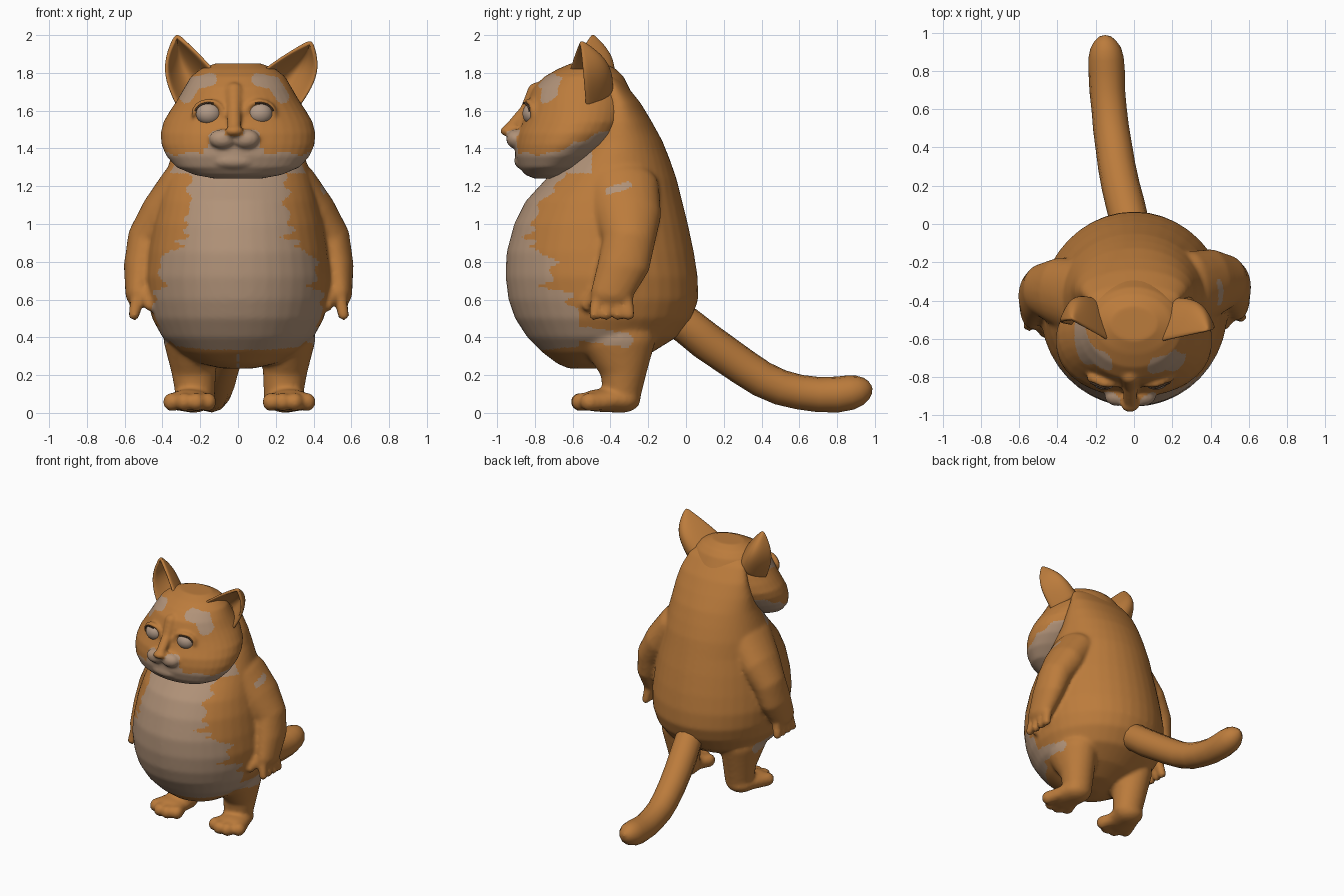
import bpy, bmesh, math
from mathutils import Matrix, Vector

if "Cube" in bpy.data.objects:
    bpy.data.objects.remove(bpy.data.objects["Cube"])


def material(name, rgb):
    m = bpy.data.materials.new(name)
    m.diffuse_color = (*rgb, 1)
    m.use_nodes = True
    m.node_tree.nodes["Principled BSDF"].inputs["Base Color"].default_value = m.diffuse_color
    return m


GINGER = material("ginger fur", (0.50, 0.20, 0.045))
PALE = material("pale fur", (0.44, 0.29, 0.19))
EYE = material("eye", (0.44, 0.32, 0.24))
LASH = material("lash", (0.10, 0.055, 0.03))
FX = -0.02  # the face sits slightly off centre


def loft(bm, rings, n=40):
    """Stack of ellipses: (z, half width, front y, back y)."""
    loops = []
    for z, w, f, b in rings:
        loops.append([bm.verts.new((w * math.cos(t), (f + b) / 2 + (b - f) / 2 * math.sin(t), z))
                      for t in (2 * math.pi * i / n for i in range(n))])
    for a, b in zip(loops, loops[1:]):
        for i in range(n):
            j = (i + 1) % n
            bm.faces.new((a[i], a[j], b[j], b[i]))
    bm.faces.new(loops[0][::-1])
    bm.faces.new(loops[-1])


def ball(bm, x, y, z, rx, ry=None, rz=None):
    mat = Matrix.Translation((x, y, z)) @ Matrix.Diagonal((rx, ry or rx, rz or rx, 1))
    bmesh.ops.create_icosphere(bm, subdivisions=3, radius=1, matrix=mat)


def chain(bm, pts, steps=6):
    """Limb made of overlapping ellipsoids: (x, y, z, rx, ry, rz)."""
    for a, b in zip(pts, pts[1:]):
        for i in range(steps + 1):
            t = i / steps
            ball(bm, *[p * (1 - t) + q * t for p, q in zip(a, b)])


def finish(name, bm, mats, voxel=0, smooth=5):
    bmesh.ops.recalc_face_normals(bm, faces=bm.faces)
    me = bpy.data.meshes.new(name)
    bm.to_mesh(me)
    bm.free()
    ob = bpy.data.objects.new(name, me)
    bpy.context.collection.objects.link(ob)
    bpy.context.view_layer.objects.active = ob
    if voxel:
        r = ob.modifiers.new("fuse", 'REMESH')
        r.mode, r.voxel_size = 'VOXEL', voxel
        bpy.ops.object.modifier_apply(modifier="fuse")
        s = ob.modifiers.new("soften", 'SMOOTH')
        s.factor, s.iterations = 0.5, smooth
        bpy.ops.object.modifier_apply(modifier="soften")
    for m in mats:
        ob.data.materials.append(m)
    for p in ob.data.polygons:
        p.use_smooth = True
    return ob


def paint(ob, rule):
    for p in ob.data.polygons:
        p.material_index = 1 if rule(*p.center) else 0


def near(u, v, a, b, r):
    """True inside a capsule from a to b in a plane."""
    p, a, b = Vector((u, v)), Vector(a), Vector(b)
    t = max(0, min(1, (p - a).dot(b - a) / (b - a).length_squared))
    return (p - a - (b - a) * t).length < r


def interp(table, z):
    for (z0, v0), (z1, v1) in zip(table, table[1:]):
        if z0 <= z <= z1:
            return v0 + (v1 - v0) * (z - z0) / (z1 - z0)
    return 0


# Body: torso, arms, hands, legs and feet fused into one skin
bm = bmesh.new()
loft(bm, [(.235, .08, -.62, -.45), (.26, .20, -.68, -.32), (.32, .31, -.76, -.18),
          (.40, .40, -.84, -.05), (.50, .455, -.905, .03), (.60, .48, -.94, .065),
          (.72, .49, -.955, .062), (.85, .475, -.95, .042), (1.0, .45, -.91, .01),
          (1.12, .42, -.85, -.02), (1.24, .39, -.74, -.05), (1.34, .36, -.66, -.085),
          (1.44, .33, -.58, -.125), (1.54, .31, -.52, -.18), (1.64, .28, -.47, -.24),
          (1.74, .24, -.47, -.32), (1.82, .15, -.50, -.40)])
for s in (-1, 1):
    dx, dy = (0, -.025) if s < 0 else (.008, .02)

    def P(x, y, z, rx, ry=None, rz=None, dx=dx, dy=dy, s=s):
        return (s * (x + dx), y + dy, z, rx, ry or rx, rz or rx)
    # arm
    chain(bm, [P(.29, -.36, 1.19, .13, .20, .14), P(.39, -.33, 1.05, .125, .18, .14),
               P(.475, -.32, .92, .11, .14, .12), P(.51, -.35, .78, .095, .14, .10),
               P(.53, -.41, .64, .068, .115, .08)])
    # fingers and thumb
    for y in (-.505, -.442, -.379, -.322):
        chain(bm, [P(.53, y * .8 - .08, .63, .036), P(.55, y, .52, .031)])
    chain(bm, [P(.51, -.46, .67, .04), P(.465, -.54, .57, .033)])
    # leg and foot
    dx, dy = (-.015, 0) if s < 0 else (0, 0)

    def L(x, y, z, rx, ry=None, rz=None, dx=dx, s=s):
        return (s * (x + dx), y, z, rx, ry or rx, rz or rx)
    chain(bm, [L(.26, -.36, .39, .15, .20, .14), L(.25, -.33, .23, .12, .125, .10),
               L(.24, -.34, .09, .105, .10, .085)])
    chain(bm, [L(.25, -.34, .07, .105, .10, .07), L(.275, -.47, .065, .12, .09, .06)])
    for x, y in ((.175, -.53), (.235, -.56), (.30, -.555), (.365, -.51)):
        chain(bm, [L(x * .7 + .08, y + .09, .06, .045), L(x, y, .058, .047, .052, .05)], 3)
body = finish("body", bm, [GINGER, PALE], 0.014, 6)

# Pale bib with ragged edges, plus small side patches
EDGE = [(.335, .18), (.36, .40), (.5, .46), (.6, .44), (.64, .45), (.67, .37), (.70, .41), (.80, .42),
        (.86, .36), (.885, .28), (.905, .34), (.93, .23), (.96, .31), (1.0, .25), (1.03, .29),
        (1.1, .24), (1.17, .27), (1.22, .25), (1.4, .25)]


def body_rule(x, y, z):
    bib = y < -.57 and abs(x) < interp(EDGE, z) + .012 * math.sin(z * 70 + (2 if x > 0 else 0))
    neck = y < -.50 and 1.27 < z < 1.42
    spot = x > .25 and near(y, z, (-.41, 1.175), (-.31, 1.205), .02)
    thigh = abs(x) > .3 and near(y, z, (-.55, .42), (-.32, .385), .038)
    return bib or neck or spot or thigh


paint(body, body_rule)

# Head: skull, nose bridge, muzzle, chin and upper lids
bm = bmesh.new()
loft(bm, [(1.24, .12, -.80, -.66), (1.26, .23, -.85, -.62), (1.30, .325, -.885, -.54),
          (1.36, .38, -.905, -.45), (1.42, .405, -.905, -.37), (1.48, .41, -.895, -.31),
          (1.54, .395, -.865, -.28), (1.60, .36, -.845, -.27), (1.66, .32, -.835, -.27),
          (1.72, .285, -.81, -.30), (1.78, .25, -.75, -.33), (1.82, .20, -.68, -.37),
          (1.85, .12, -.61, -.43)])
chain(bm, [(FX, -.79, 1.70, .05, .05, .05), (FX, -.84, 1.60, .04, .04, .04),
           (FX, -.925, 1.51, .036, .036, .03)])
ball(bm, FX, -.947, 1.492, .048, .036, .028)
ball(bm, FX, -.85, 1.335, .13, .06, .05)
for s in (-1, 1):
    ball(bm, FX + s * .062, -.90, 1.45, .072, .052, .052)
    arc = []
    for i in range(9):
        a = math.radians(-5 + 190 * i / 8)
        c = math.cos(a)
        arc.append((FX + s * .135 + .076 * c, -.832 + .03 * max(0, s * c), 1.585 + .064 * math.sin(a),
                    .017, .024, .015))
    chain(bm, arc, 3)
head = finish("head", bm, [GINGER, PALE], 0.011, 4)


def head_rule(x, y, z):
    u = x - FX
    jaw = y < -.34 and z < 1.37 + .42 * max(0, y + .72) + .008 * math.sin(y * 50)
    chin = abs(u) < .16 and z < 1.40 and y < -.7
    muzzle = y < -.88 and abs(u) < .135 and z < 1.50 and not (abs(u) < .05 and z > 1.464)
    brow = y < -.5 and near(abs(u), z, (.125, 1.765), (.21, 1.745), .034) \
        or y < -.5 and near(abs(u), z, (.21, 1.745), (.255, 1.675), .036)
    return jaw or chin or muzzle or brow


paint(head, head_rule)

# Eyes
for s, side in ((-1, "left"), (1, "right")):
    bm = bmesh.new()
    ball(bm, FX + s * .135, -.81, 1.585, .068, .056, .06)
    finish(side + "_eye", bm, [EYE])


def tube(name, pts, mat, sides):
    """Swept round tube through (x, y, z, radius)."""
    cu = bpy.data.curves.new(name, 'CURVE')
    cu.dimensions, cu.bevel_depth, cu.use_fill_caps = '3D', 1, True
    cu.bevel_resolution = sides
    sp = cu.splines.new('POLY')
    sp.points.add(len(pts) - 1)
    for p, (x, y, z, r) in zip(sp.points, pts):
        p.co, p.radius = (x, y, z, 1), r
    cu.materials.append(mat)
    ob = bpy.data.objects.new(name, cu)
    bpy.context.collection.objects.link(ob)
    bpy.ops.object.select_all(action='DESELECT')
    ob.select_set(True)
    bpy.context.view_layer.objects.active = ob
    bpy.ops.object.convert(target='MESH')


# Lash lines at the outer upper corners
for s, side in ((-1, "left"), (1, "right")):
    pts = []
    for i in range(8):
        a = math.radians(15 + 95 * i / 7)
        c = math.cos(a)
        pts.append((FX + s * (.135 + .074 * c), -.858 + .03 * max(0, c), 1.583 + .058 * math.sin(a), .005))
    tube(side + "_lash", pts, LASH, 1)

# Tail
tube("tail", [(0, -.10, .52, .09), (-.02, 0, .465, .10), (-.045, .10, .385, .102), (-.07, .20, .315, .10),
              (-.09, .30, .245, .098), (-.105, .40, .18, .096), (-.12, .50, .135, .094),
              (-.13, .60, .11, .092), (-.14, .70, .097, .093), (-.143, .80, .097, .095),
              (-.146, .87, .108, .092), (-.148, .92, .12, .08), (-.15, .955, .13, .058),
              (-.15, .975, .135, .035), (-.15, .984, .138, .008)], GINGER, 4)

# Ears: cupped shells opening forward and outward
for s, side, tip in ((-1, "left", Vector((.325, -.50, 2.0))), (1, "right", Vector((.385, -.56, 1.965)))):
    A, C, B = Vector((.12, -.62, 1.80)), Vector((.20, -.22, 1.74)), Vector((.315, -.53, 1.61))
    bm = bmesh.new()
    N, grid = 14, []
    for j in range(N):
        v = j / N
        row = []
        for i in range(N + 1):
            u = i / N
            base = A * (1 - u) ** 2 + C * 2 * u * (1 - u) + B * u * u
            p = base.lerp(tip, v)
            k = math.sin(math.pi * v)
            p += Vector((.062 * u * k, .05 * k * math.sin(math.pi * u), .01 * k))
            row.append(bm.verts.new((s * p.x, p.y, p.z)))
        grid.append(row)
    top = bm.verts.new((s * tip.x, tip.y, tip.z - .004))
    for a, b in zip(grid, grid[1:]):
        for i in range(N):
            bm.faces.new((a[i], a[i + 1], b[i + 1], b[i]))
    for i in range(N):
        bm.faces.new((grid[-1][i], grid[-1][i + 1], top))
    ear = finish(side + "_ear", bm, [GINGER])
    m = ear.modifiers.new("thickness", 'SOLIDIFY')
    m.thickness, m.offset = .022, 0
    m = ear.modifiers.new("round", 'SUBSURF')
    m.levels = m.render_levels = 1
